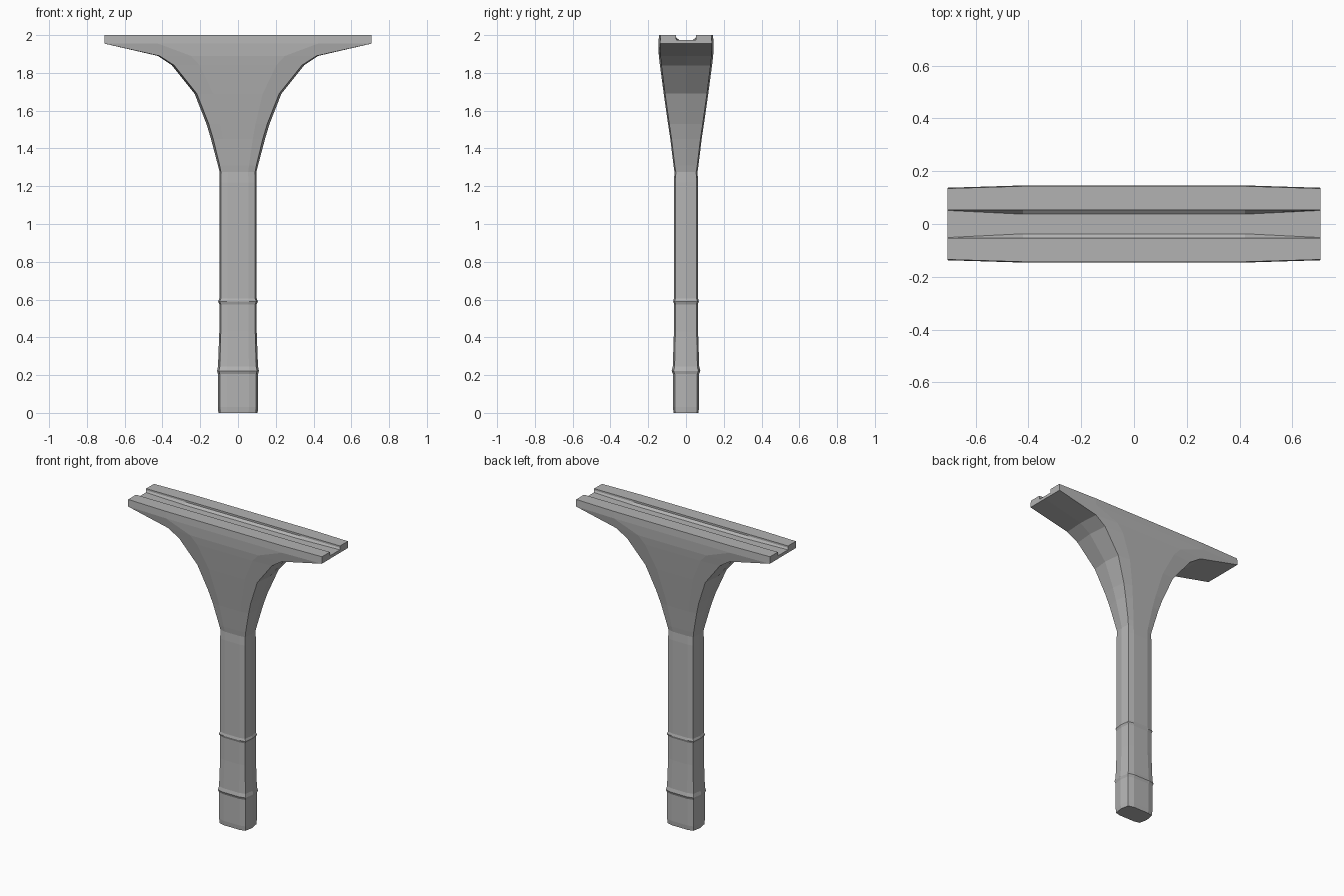
import bpy, bmesh

if "Cube" in bpy.data.objects:
    bpy.data.objects.remove(bpy.data.objects["Cube"])


def finish(name, bm):
    bmesh.ops.recalc_face_normals(bm, faces=bm.faces)
    mesh = bpy.data.meshes.new(name)
    bm.to_mesh(mesh)
    bm.free()
    ob = bpy.data.objects.new(name, mesh)
    bpy.context.collection.objects.link(ob)
    return ob


def loft(name, sections):
    # skin a list of closed point rings and cap both ends
    bm = bmesh.new()
    rings = [[bm.verts.new(p) for p in s] for s in sections]
    n = len(rings[0])
    for a, b in zip(rings, rings[1:]):
        for i in range(n):
            j = (i + 1) % n
            bm.faces.new((a[i], a[j], b[j], b[i]))
    bm.faces.new(rings[0])
    bm.faces.new(rings[-1])
    return finish(name, bm)


def post_ring(z, hx, hy, bulge, corner):
    # ten-sided ring: gently bowed front and back, ridged sides
    c = hx - bulge
    half = [(hx, 0), (c, hy * corner), (0.6 * c, hy),
            (-0.6 * c, hy), (-c, hy * corner), (-hx, 0)]
    pts = half + [(x, -y) for x, y in half[-2:0:-1]]
    return [(x, y, z) for x, y in pts]


def channel_ring(x, floor):
    # channel with sloped lower corners
    half = [(0.053, 2.02), (0.053, 1.988), (floor, 1.975)]
    pts = half + [(-y, z) for y, z in half[::-1]]
    return [(x, y, z) for y, z in pts]


# Post with two raised bands, flaring into the wide top beam
# rows: height, half width, half depth, side ridge, corner depth ratio
post = loft("flared_post", [post_ring(*r) for r in (
    (0.000, 0.104, 0.066, 0.010, 0.86),
    (0.030, 0.106, 0.069, 0.010, 0.86),
    (0.205, 0.106, 0.069, 0.010, 0.86),
    (0.222, 0.111, 0.076, 0.010, 0.86),
    (0.245, 0.106, 0.070, 0.010, 0.86),
    (0.430, 0.099, 0.064, 0.008, 0.88),
    (0.575, 0.099, 0.063, 0.008, 0.88),
    (0.590, 0.105, 0.068, 0.008, 0.88),
    (0.605, 0.099, 0.064, 0.008, 0.88),
    (1.220, 0.099, 0.064, 0.008, 0.88),
    (1.275, 0.097, 0.061, 0.007, 0.88),
    (1.310, 0.106, 0.066, 0.009, 0.90),
    (1.450, 0.143, 0.083, 0.012, 0.92),
    (1.530, 0.167, 0.095, 0.012, 0.93),
    (1.690, 0.230, 0.118, 0.012, 0.94),
    (1.840, 0.350, 0.138, 0.012, 0.94),
    (1.890, 0.425, 0.144, 0.010, 0.94),
    (1.955, 0.707, 0.146, 0.000, 0.94),
    (2.000, 0.707, 0.143, 0.000, 0.94),
)])

# Long channel cut along the top, its floor narrowing towards the middle
cutter = loft("channel_cutter", [channel_ring(x, f) for x, f in (
    (-0.72, 0.052), (-0.42, 0.037), (0.42, 0.037), (0.72, 0.052))])
cutter.hide_render = True

cut = post.modifiers.new("top_channel", "BOOLEAN")
cut.operation = "DIFFERENCE"
cut.solver = "EXACT"
cut.object = cutter
bpy.context.view_layer.objects.active = post
post.select_set(True)
bpy.ops.object.modifier_apply(modifier=cut.name)
bpy.data.objects.remove(cutter, do_unlink=True)

# Dark grey, flat faces
grey = bpy.data.materials.new("dark_grey")
grey.diffuse_color = (0.45, 0.45, 0.45, 1)
grey.use_nodes = True
grey.node_tree.nodes["Principled BSDF"].inputs["Base Color"].default_value = grey.diffuse_color
post.data.materials.clear()
post.data.materials.append(grey)
for poly in post.data.polygons:
    poly.material_index = 0
    poly.use_smooth = False
